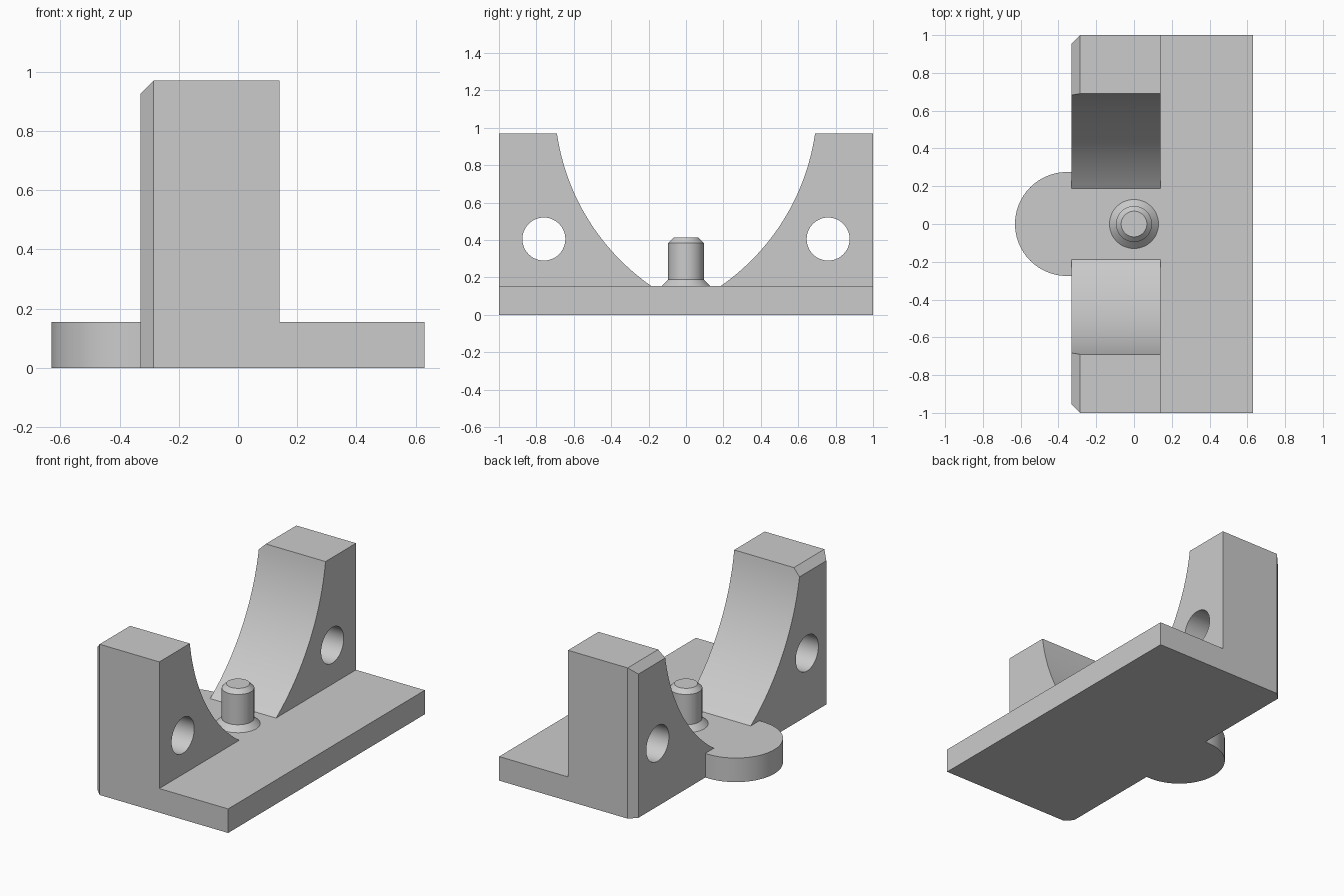
import bpy, bmesh, math
from mathutils import Vector

if "Cube" in bpy.data.objects:
    bpy.data.objects.remove(bpy.data.objects["Cube"])

grey = bpy.data.materials.new("plain grey")
grey.diffuse_color = (0.6, 0.6, 0.6, 1)
grey.use_nodes = True
grey.node_tree.nodes["Principled BSDF"].inputs["Base Color"].default_value = grey.diffuse_color

BACK, STEP, FRONT = -0.33, 0.14, 0.63   # x of rear face, upright front, plate front
FLOOR, TOP, CH = 0.155, 0.97, 0.045     # plate top, upright top, chamfer


def finish(bm, name):
    bmesh.ops.recalc_face_normals(bm, faces=bm.faces)
    mesh = bpy.data.meshes.new(name)
    bm.to_mesh(mesh)
    bm.free()
    mesh.materials.append(grey)
    ob = bpy.data.objects.new(name, mesh)
    bpy.context.collection.objects.link(ob)
    return ob


def prism(points, depth):
    """Bmesh of a closed outline pushed along a vector."""
    bm = bmesh.new()
    face = bm.faces.new([bm.verts.new(p) for p in points])
    ext = bmesh.ops.extrude_face_region(bm, geom=[face])
    moved = [g for g in ext["geom"] if isinstance(g, bmesh.types.BMVert)]
    bmesh.ops.translate(bm, verts=moved, vec=depth)
    return bm


def slice_off(bm, co, no):
    """Cut a chamfer and cap it."""
    res = bmesh.ops.bisect_plane(bm, geom=bm.verts[:] + bm.edges[:] + bm.faces[:],
                                 plane_co=co, plane_no=no, clear_outer=True)
    edges = [e for e in res["geom_cut"] if isinstance(e, bmesh.types.BMEdge)]
    bmesh.ops.holes_fill(bm, edges=edges, sides=0)


def activate(ob):
    bpy.ops.object.select_all(action='DESELECT')
    ob.select_set(True)
    bpy.context.view_layer.objects.active = ob


def smooth(ob):
    activate(ob)
    bpy.ops.object.shade_smooth_by_angle(angle=math.radians(28))


# Base plate with chamfered rear corners and rounded rear tongue
r, cx = 0.275, -0.355
outline = [(FRONT, -1), (FRONT, 1), (BACK + CH, 1), (BACK, 1 - CH), (BACK, r)]
outline += [(cx + r * math.cos(a), r * math.sin(a))
            for a in (math.pi / 2 + math.pi * i / 48 for i in range(49))]
outline += [(BACK, -r), (BACK, -1 + CH), (BACK + CH, -1)]
smooth(finish(prism([(x, y, 0) for x, y in outline], (0, 0, FLOOR)), "base_plate"))

# Upright: outer block with a concave arc on its inner side
a, b = Vector((0.69, TOP)), Vector((0.187, FLOOR))
turn = math.radians(47)
chord = b - a
radius = chord.length / (2 * math.sin(turn / 2))
inward = Vector((chord.y, -chord.x)).normalized()
centre = (a + b) / 2 + inward * radius * math.cos(turn / 2)
start = math.atan2(a.y - centre.y, a.x - centre.x)
arc = [(centre.x + radius * math.cos(start - turn * i / 32),
        centre.y + radius * math.sin(start - turn * i / 32)) for i in range(33)]
bm = prism([(BACK, y, z) for y, z in [(1, FLOOR), (1, TOP)] + arc], (STEP - BACK, 0, 0))
slice_off(bm, (BACK, 0, TOP - CH), (-1, 0, 1))
slice_off(bm, (BACK, 1 - CH, 0), (-1, 1, 0))
upright = finish(bm, "uprights")

# Bolt hole through the upright
circle = [(-0.6, 0.76 + 0.115 * math.cos(t), 0.405 + 0.115 * math.sin(t))
          for t in (math.tau * i / 48 for i in range(48))]
cutter = finish(prism(circle, (1.0, 0, 0)), "hole_cutter")
cutter.hide_render = True
activate(upright)
cut = upright.modifiers.new("hole", 'BOOLEAN')
cut.operation, cut.solver, cut.object = 'DIFFERENCE', 'EXACT', cutter
bpy.ops.object.modifier_apply(modifier="hole")
bpy.data.objects.remove(cutter)

# Mirrored second upright
mirror = upright.modifiers.new("mirror", 'MIRROR')
mirror.use_axis = (False, True, False)
mirror.use_mirror_merge = False
bpy.ops.object.modifier_apply(modifier="mirror")
smooth(upright)

# Locating pin: flared foot, shaft and chamfered tip
bm = bmesh.new()
profile = [(0.13, FLOOR), (0.095, 0.19), (0.095, 0.385), (0.068, 0.412)]
rings = [[bm.verts.new((q * math.cos(math.tau * i / 48), q * math.sin(math.tau * i / 48), z))
          for i in range(48)] for q, z in profile]
for lo, hi in zip(rings, rings[1:]):
    for i in range(48):
        j = (i + 1) % 48
        bm.faces.new((lo[i], lo[j], hi[j], hi[i]))
bm.faces.new(rings[-1])
smooth(finish(bm, "locating_pin"))
